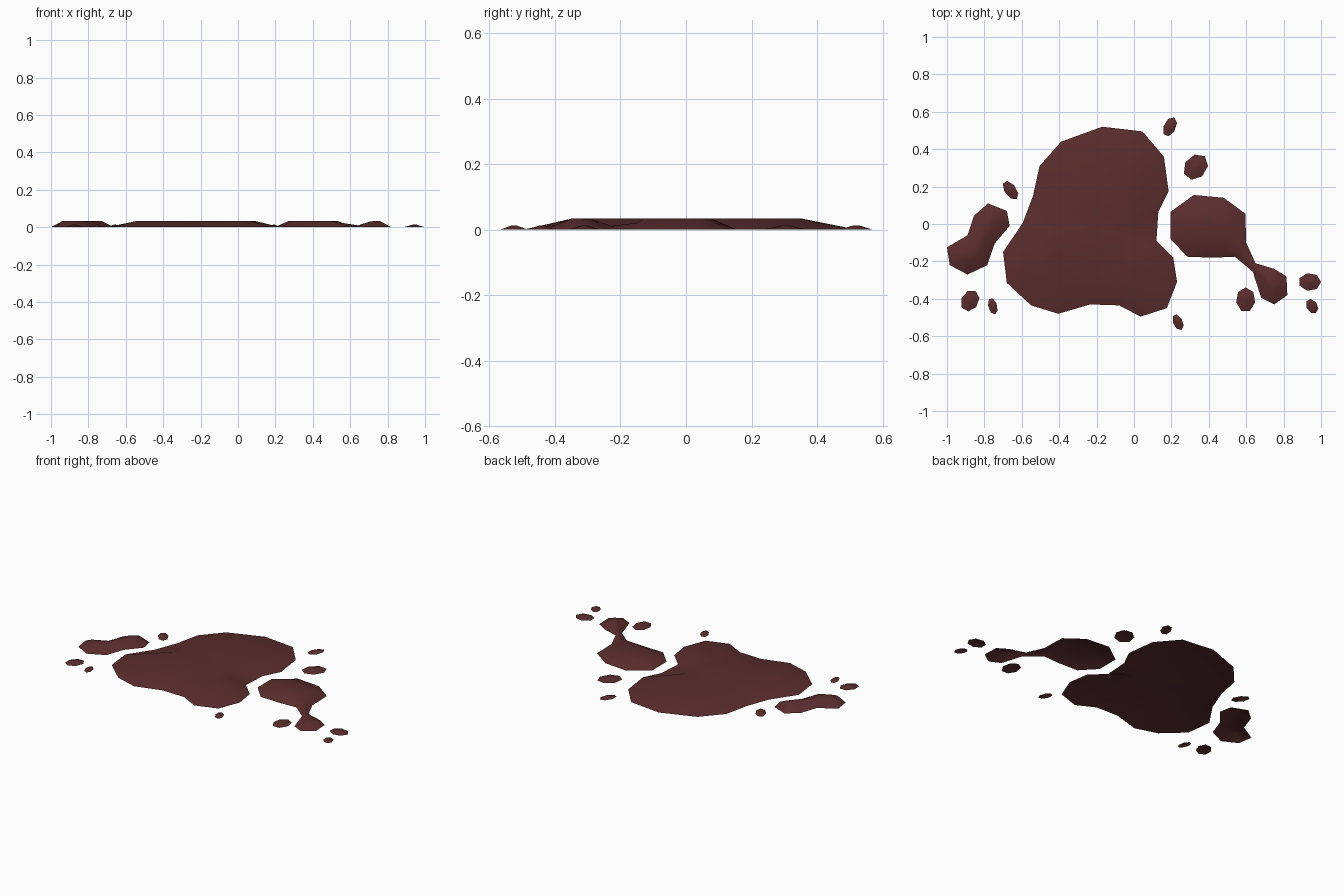
import bpy, bmesh, math
from mathutils import Vector

if "Cube" in bpy.data.objects:
    bpy.data.objects.remove(bpy.data.objects["Cube"])

liquid = bpy.data.materials.new("dark red liquid")
liquid.diffuse_color = (0.105, 0.026, 0.027, 1)
liquid.use_nodes = True
liquid.node_tree.nodes["Principled BSDF"].inputs["Base Color"].default_value = liquid.diffuse_color


def nearest(p, spine):
    """Closest point to p on a polyline of centre points."""
    best = None
    for a, b in zip(spine, spine[1:]):
        d = b - a
        t = max(0, min(1, (p - a).dot(d) / d.dot(d)))
        q = a + d * t
        if best is None or (p - q).length < (p - best).length:
            best = q
    return best


def puddle(name, outline, spine, height, pull, full=0.01):
    """Open shell: outline on the ground, raised top pulled in towards the spine.
    Where the pool is narrower than `full`, the top is lower."""
    spine = [Vector(p) for p in spine]
    bm = bmesh.new()
    low, top = [], []
    for p in map(Vector, outline):
        c = nearest(p, spine)
        d = (p - c).length
        q = p.lerp(c, min(.85, pull / d))
        low.append(bm.verts.new((p.x, p.y, 0)))
        top.append(bm.verts.new((q.x, q.y, height * min(1, d / full))))
    bm.faces.new(top)
    n = len(low)
    for i in range(n):
        j = (i + 1) % n
        bm.faces.new((low[i], low[j], top[j], top[i]))
    bmesh.ops.triangulate(bm, faces=[f for f in bm.faces if len(f.verts) > 4])
    bm.normal_update()
    bmesh.ops.reverse_faces(bm, faces=[f for f in bm.faces if f.normal.z < 0])
    me = bpy.data.meshes.new(name)
    bm.to_mesh(me)
    bm.free()
    me.materials.append(liquid)
    ob = bpy.data.objects.new(name, me)
    bpy.context.collection.objects.link(ob)
    bpy.ops.object.select_all(action='DESELECT')
    ob.select_set(True)
    bpy.context.view_layer.objects.active = ob
    bpy.ops.object.shade_smooth()


# Large central pool
puddle("main_pool", [
    (-.17, .52), (.045, .495), (.16, .36), (.185, .175), (.13, .065),
    (.12, -.09), (.21, -.18), (.23, -.31), (.175, -.45), (.035, -.495),
    (-.08, -.435), (-.235, -.43), (-.405, -.48), (-.55, -.435),
    (-.68, -.315), (-.70, -.15), (-.595, .005), (-.54, .15),
    (-.505, .31), (-.39, .44)],
    [(-.23, -.02), (-.23, .01)], .034, .17)

# Right pool with a narrow neck and a tail
puddle("right_pool", [
    (.195, .065), (.32, .155), (.48, .14), (.595, .055), (.60, -.10),
    (.65, -.21), (.75, -.24), (.815, -.28), (.82, -.38), (.75, -.43),
    (.68, -.395), (.635, -.255), (.54, -.175), (.42, -.18),
    (.285, -.175), (.195, -.08)],
    [(.38, -.01), (.48, -.02), (.57, -.135), (.642, -.232), (.745, -.335)],
    .034, .085, .08)

# Left pool, two merged blobs
puddle("left_pool", [
    (-.78, .11), (-.68, .07), (-.665, -.01), (-.745, -.105), (-.785, -.22),
    (-.89, -.27), (-.985, -.22), (-1, -.125), (-.89, -.06), (-.855, .045)],
    [(-.755, .02), (-.81, -.085), (-.895, -.17)], .034, .07, .08)

# Scattered droplets: x, y, half length, half width, turn in degrees
for i, (x, y, a, b, turn) in enumerate([
        (.192, .52, .055, .033, 65), (.33, .305, .075, .06, 50),
        (-.66, .18, .058, .032, -55), (-.877, -.41, .06, .047, 60),
        (-.755, -.44, .046, .024, -75), (.235, -.525, .046, .026, -65),
        (.597, -.405, .066, .052, 90), (.94, -.31, .06, .048, 0),
        (.952, -.44, .042, .03, -60)]):
    r = math.radians(turn)
    ring = []
    for k in range(7):
        t = k * math.tau / 7
        u, v = a * math.cos(t), b * math.sin(t)
        ring.append((x + u * math.cos(r) - v * math.sin(r),
                     y + u * math.sin(r) + v * math.cos(r)))
    puddle(f"droplet_{i + 1}", ring, [(x, y), (x + .001, y)], .013, .1)
